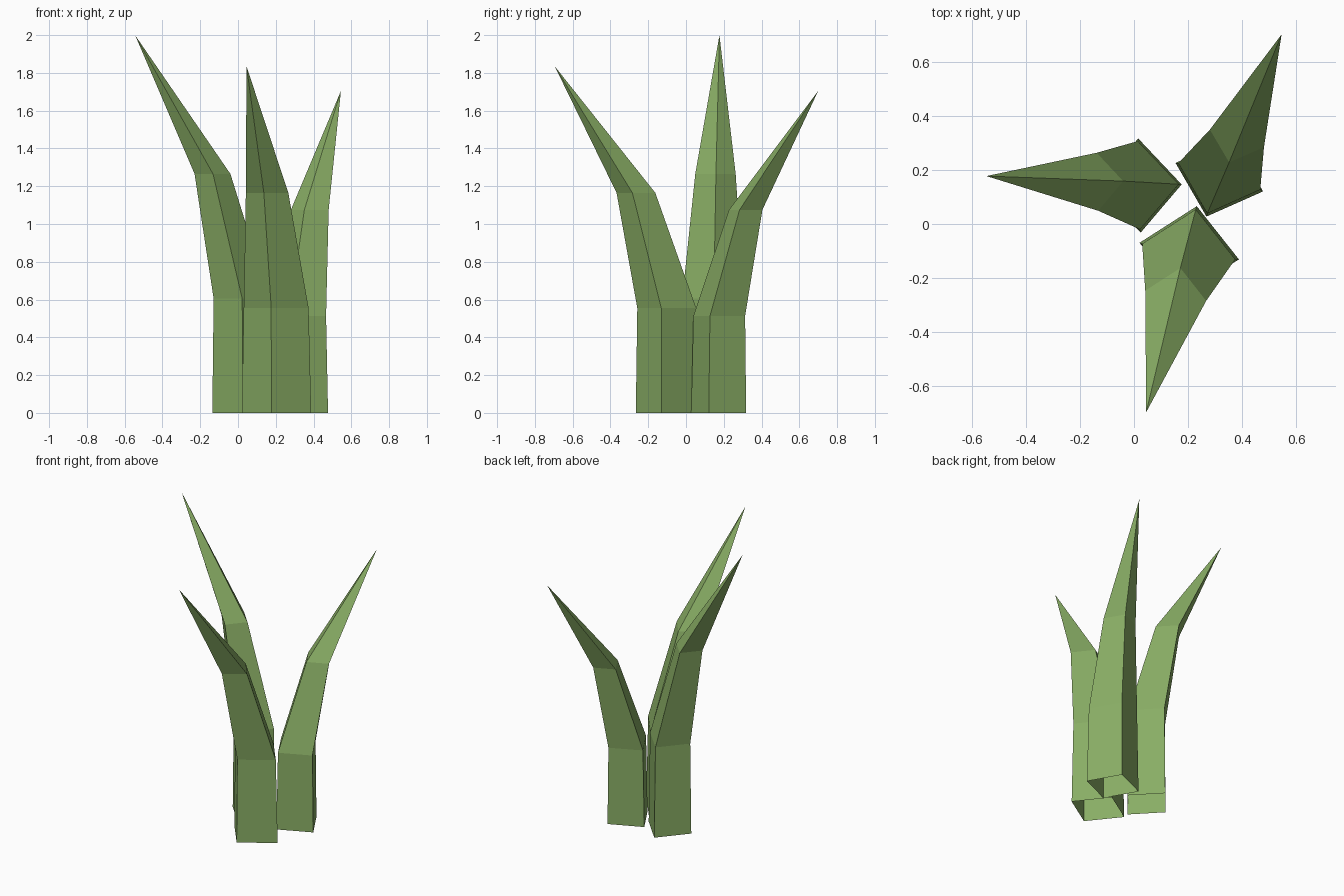
import bpy, bmesh
from math import sin, cos, radians

if "Cube" in bpy.data.objects:
    bpy.data.objects.remove(bpy.data.objects["Cube"])

green = bpy.data.materials.new("leaf_green")
green.diffuse_color = (0.25, 0.42, 0.13, 1)
green.use_nodes = True
green.node_tree.nodes["Principled BSDF"].inputs["Base Color"].default_value = green.diffuse_color


def leaf(name, angle, rings, tip):
    """Hollow four-sided blade, open below; rings are (x, y, z, radial, sideways)."""
    c, s = cos(radians(angle)), sin(radians(angle))
    bm = bmesh.new()
    loops = []
    for x, y, z, r, t in rings:
        corners = [(r, 0), (0, t), (-r, 0), (0, -t)]
        loops.append([bm.verts.new((x + c * u - s * v, y + s * u + c * v, z))
                      for u, v in corners])
    for low, high in zip(loops, loops[1:]):
        for i in range(4):
            j = (i + 1) % 4
            bm.faces.new((low[i], low[j], high[j], high[i]))
    # pointed end
    top = bm.verts.new(tip)
    for i in range(4):
        bm.faces.new((loops[-1][i], loops[-1][(i + 1) % 4], top))
    mesh = bpy.data.meshes.new(name)
    bm.to_mesh(mesh)
    bm.free()
    mesh.materials.append(green)
    bpy.context.collection.objects.link(bpy.data.objects.new(name, mesh))


# tall leaf bending left
leaf("left_leaf", 181.5,
     [(0.02, 0.142, 0, 0.156, 0.174),
      (0.018, 0.143, 0.605, 0.147, 0.163),
      (-0.135, 0.156, 1.265, 0.095, 0.107)],
     (-0.545, 0.177, 2.0))

# middle leaf bending to the front
leaf("front_leaf", 260.5,
     [(0.204, -0.1, 0, 0.168, 0.186),
      (0.202, -0.102, 0.555, 0.158, 0.174),
      (0.154, -0.265, 1.165, 0.104, 0.114)],
     (0.045, -0.695, 1.835))

# short leaf bending to the back
leaf("back_leaf", 72,
     [(0.315, 0.173, 0, 0.153, 0.17),
      (0.315, 0.176, 0.513, 0.144, 0.159),
      (0.38, 0.316, 1.075, 0.093, 0.105)],
     (0.545, 0.7, 1.705))
